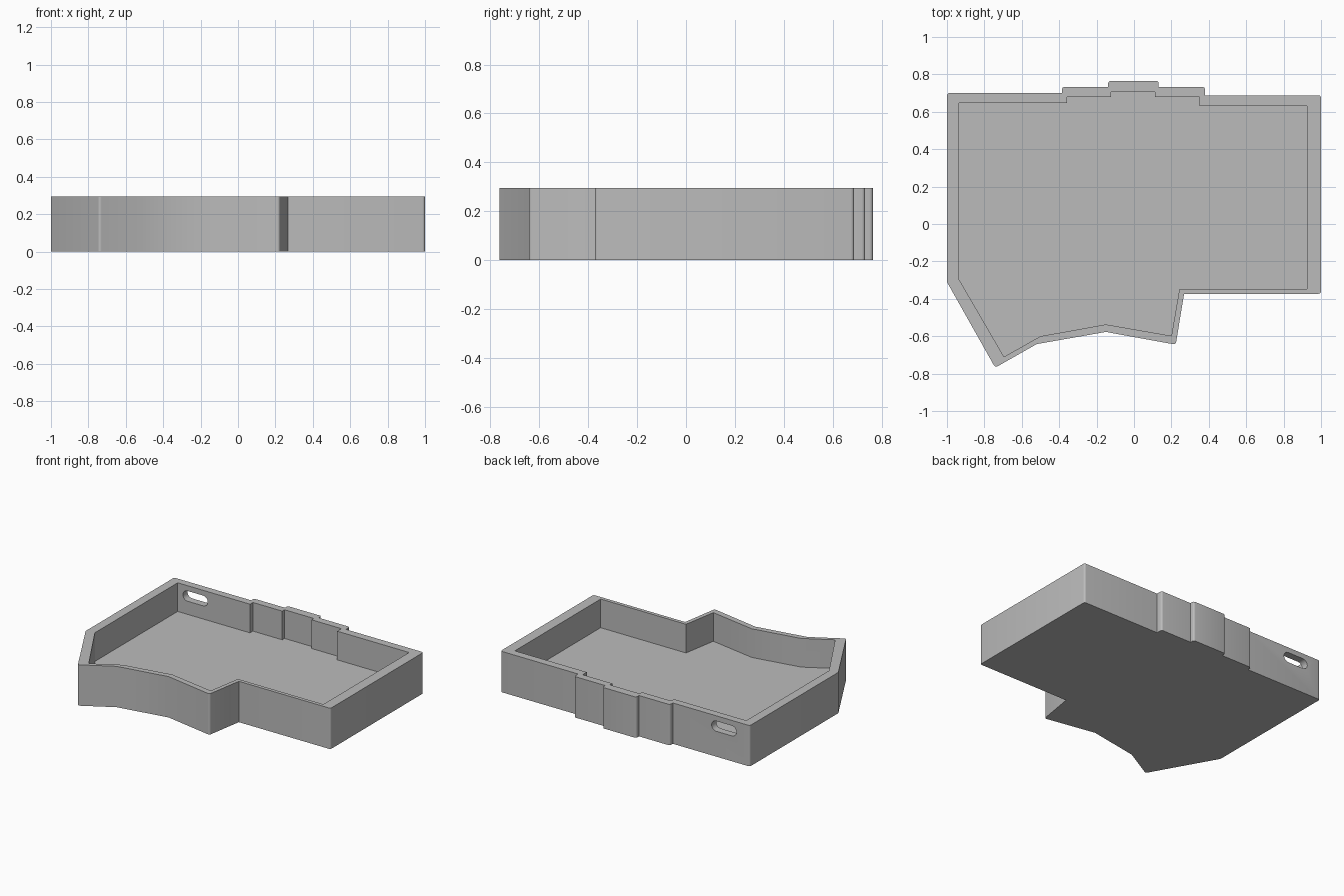
import bpy
import bmesh
import math
from mathutils import Vector, Matrix

cube = bpy.data.objects.get("Cube")
if cube:
    bpy.data.objects.remove(cube, do_unlink=True)

HEIGHT = 0.295
FLOOR = 0.088


def round_corners(points, radius, steps=4):
    """Round the convex corners of a counter-clockwise outline."""
    result = []
    for i, point in enumerate(points):
        p = Vector(point)
        to_prev = (Vector(points[i - 1]) - p).normalized()
        to_next = (Vector(points[(i + 1) % len(points)]) - p).normalized()
        convex = to_prev.x * to_next.y - to_prev.y * to_next.x < 0
        half = to_prev.angle(to_next) / 2
        if not convex or half > math.radians(80):
            result.append(p)
            continue
        reach = radius / math.tan(half)
        centre = p + (to_prev + to_next).normalized() * radius / math.sin(half)
        start = p + to_prev * reach - centre
        sweep = math.pi - 2 * half
        for k in range(steps + 1):
            result.append(centre + Matrix.Rotation(sweep * k / steps, 2) @ start)
    return result


def prism(name, outline, low, high):
    """Extrude a flat outline between two heights."""
    bm = bmesh.new()
    face = bm.faces.new([bm.verts.new((p[0], p[1], low)) for p in outline])
    extruded = bmesh.ops.extrude_face_region(bm, geom=[face])["geom"]
    bmesh.ops.translate(bm, vec=(0, 0, high - low),
                        verts=[v for v in extruded if isinstance(v, bmesh.types.BMVert)])
    bmesh.ops.recalc_face_normals(bm, faces=bm.faces)
    mesh = bpy.data.meshes.new(name)
    bm.to_mesh(mesh)
    bm.free()
    obj = bpy.data.objects.new(name, mesh)
    bpy.context.collection.objects.link(obj)
    return obj


def cut(target, cutter):
    """Subtract the cutter from the target and discard it."""
    cutter.hide_render = True
    mod = target.modifiers.new("cut", "BOOLEAN")
    mod.operation = "DIFFERENCE"
    mod.solver = "EXACT"
    mod.object = cutter
    bpy.ops.object.select_all(action="DESELECT")
    target.select_set(True)
    bpy.context.view_layer.objects.active = target
    bpy.ops.object.modifier_apply(modifier=mod.name)
    bpy.data.objects.remove(cutter, do_unlink=True)


# Outer wall outline, counter-clockwise
outer = [(-1, -0.31), (-0.742, -0.768), (-0.52, -0.642), (-0.15, -0.577),
         (0.223, -0.645), (0.268, -0.373), (1, -0.373), (1, 0.688),
         (0.38, 0.688), (0.38, 0.733), (0.132, 0.733), (0.132, 0.765),
         (-0.138, 0.765), (-0.138, 0.733), (-0.385, 0.733), (-0.385, 0.7),
         (-1, 0.7)]

# Pocket outline
inner = [(-0.935, -0.297), (-0.695, -0.71), (-0.5, -0.6), (-0.15, -0.537),
         (0.2, -0.598), (0.243, -0.347), (0.925, -0.347), (0.925, 0.632),
         (0.35, 0.632), (0.35, 0.68), (0.113, 0.68), (0.113, 0.706),
         (-0.123, 0.706), (-0.123, 0.68), (-0.357, 0.68), (-0.357, 0.647),
         (-0.935, 0.647)]

# Open tray
tray = prism("tray", round_corners(outer, 0.014), 0, HEIGHT)
cut(tray, prism("pocket_cutter", inner, FLOOR, HEIGHT + 0.1))

# Rounded slot through the back wall
x0, x1, z0, z1 = -0.893, -0.695, 0.183, 0.257
slot = round_corners([(x0, z0), (x1, z0), (x1, z1), (x0, z1)], (z1 - z0) / 2.01, 8)
slot_cutter = prism("slot_cutter", slot, -0.78, -0.6)
slot_cutter.data.transform(Matrix.Rotation(math.pi / 2, 4, "X"))
cut(tray, slot_cutter)

# Plain grey material
grey = bpy.data.materials.new("plain grey")
grey.use_nodes = True
colour = (0.5, 0.5, 0.5, 1)
grey.diffuse_color = colour
grey.node_tree.nodes["Principled BSDF"].inputs["Base Color"].default_value = colour
tray.data.materials.clear()
tray.data.materials.append(grey)

bpy.ops.object.select_all(action="DESELECT")
tray.select_set(True)
bpy.context.view_layer.objects.active = tray
bpy.ops.object.shade_smooth_by_angle(angle=math.radians(30))
